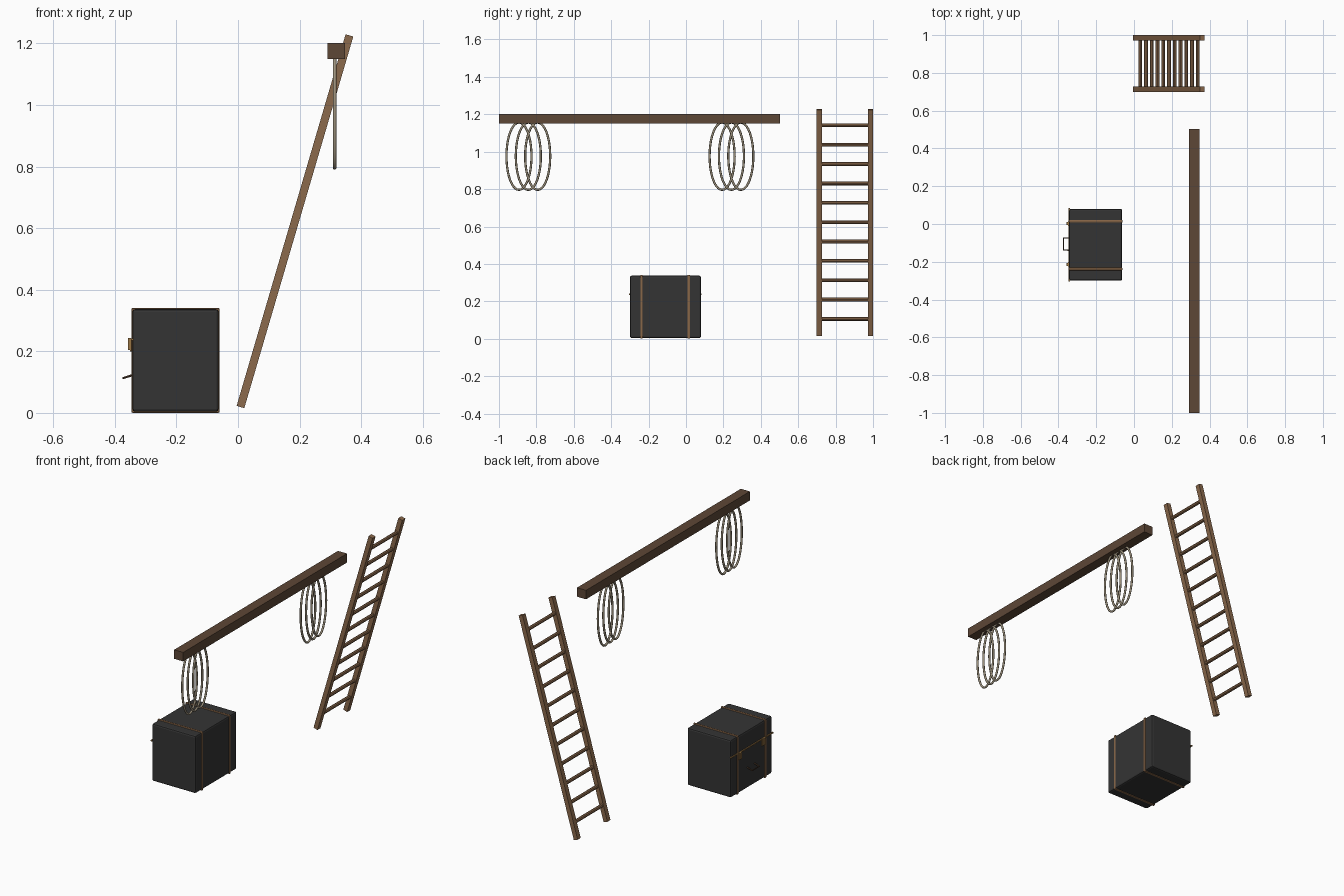
import bpy
import bmesh
import math
from mathutils import Vector, Matrix

cube = bpy.data.objects.get("Cube")
if cube:
    bpy.data.objects.remove(cube, do_unlink=True)


def material(name, rgb):
    m = bpy.data.materials.new(name)
    m.use_nodes = True
    m.diffuse_color = (*rgb, 1)
    m.node_tree.nodes["Principled BSDF"].inputs["Base Color"].default_value = (*rgb, 1)
    return m


CHARCOAL = material("charcoal leather", (0.034, 0.034, 0.034))
STRAP = material("tan strap", (0.25, 0.135, 0.065))
BRASS = material("brass", (0.32, 0.18, 0.06))
HANDLE = material("dark brown leather", (0.09, 0.05, 0.028))
LADDER = material("ladder wood", (0.26, 0.142, 0.072))
BEAM = material("dark beam wood", (0.11, 0.063, 0.037))
ROPE = material("rope", (0.33, 0.28, 0.2))


def finish(name, bm, mat, smooth=False):
    mesh = bpy.data.meshes.new(name)
    bm.normal_update()
    bm.to_mesh(mesh)
    bm.free()
    mesh.materials.append(mat)
    for p in mesh.polygons:
        p.use_smooth = smooth
    ob = bpy.data.objects.new(name, mesh)
    bpy.context.collection.objects.link(ob)
    return ob


def box(name, lo, hi, mat, bevel=0):
    lo, hi = Vector(lo), Vector(hi)
    bm = bmesh.new()
    bmesh.ops.create_cube(bm, size=1, matrix=Matrix.Translation((lo + hi) / 2)
                          @ Matrix.Diagonal((*(hi - lo), 1)))
    if bevel:
        bmesh.ops.bevel(bm, geom=bm.edges[:], offset=bevel, segments=2,
                        profile=0.5, affect='EDGES')
    return finish(name, bm, mat)


def rod(name, a, b, radius, mat, sides=8):
    a, b = Vector(a), Vector(b)
    bm = bmesh.new()
    rot = (b - a).to_track_quat('Z', 'Y').to_matrix().to_4x4()
    bmesh.ops.create_cone(bm, cap_ends=True, segments=sides, radius1=radius,
                          radius2=radius, depth=(b - a).length,
                          matrix=Matrix.Translation((a + b) / 2) @ rot)
    return finish(name, bm, mat)


def tube(name, points, radius, mat, cyclic=False, res=2):
    curve = bpy.data.curves.new(name, 'CURVE')
    curve.dimensions = '3D'
    curve.bevel_depth = radius
    curve.bevel_resolution = res
    curve.use_fill_caps = True
    s = curve.splines.new('POLY')
    s.points.add(len(points) - 1)
    for p, co in zip(s.points, points):
        p.co = (*co, 1)
    s.use_cyclic_u = cyclic
    s.use_smooth = cyclic
    curve.materials.append(mat)
    ob = bpy.data.objects.new(name, curve)
    bpy.context.collection.objects.link(ob)
    return ob


# Overhead beam
box("beam", (0.29, -1, 1.15), (0.348, 0.503, 1.202), BEAM)

# Two groups of hanging rope loops
for group, start in (("front", -0.893), ("back", 0.193)):
    for i in range(3):
        yc = start + 0.05 * i
        ring = []
        for k in range(40):
            t = math.tau * k / 40
            ring.append((0.314, yc + 0.067 * math.cos(t), 0.976 + 0.18 * math.sin(t)))
        tube(f"{group}_rope_loop_{i + 1}", ring, 0.006, ROPE, cyclic=True)

# Leaning ladder: two square rails and evenly spaced round rungs
foot, head = Vector((0.008, 0, 0.019)), Vector((0.362, 0, 1.226))
lean = (head - foot).normalized()
for side, y in (("front", 0.713), ("back", 0.986)):
    mid = (foot + head) / 2 + Vector((0, y, 0))
    bm = bmesh.new()
    tilt = Matrix.Rotation(math.atan2(lean.x, lean.z), 4, 'Y')
    bmesh.ops.create_cube(bm, size=1, matrix=Matrix.Translation(mid) @ tilt
                          @ Matrix.Diagonal((0.026, 0.028, (head - foot).length, 1)))
    finish(f"{side}_ladder_rail", bm, LADDER)
for i in range(11):
    z = 0.106 + 0.1035 * i
    x = foot.x + lean.x / lean.z * (z - foot.z)
    rod(f"ladder_rung_{i + 1}", (x, 0.71, z), (x, 0.988, z), 0.01, LADDER)

# Trunk body with softened edges
box("trunk_body", (-0.343, -0.3, 0.004), (-0.063, 0.08, 0.337), CHARCOAL, 0.009)

# Straps wrapped round the trunk
for name, y in (("front_strap", -0.238), ("back_strap", 0.015)):
    box(name, (-0.346, y - 0.007, 0), (-0.06, y + 0.007, 0.341), STRAP, 0.004)

# Lid trim, latches and carrying handle on the latch side
box("lid_trim", (-0.348, -0.304, 0.235), (-0.34, 0.084, 0.242), BRASS)
for name, y in (("front_latch", -0.214), ("back_latch", 0.002)):
    box(name + "_plate", (-0.35, y - 0.012, 0.2), (-0.342, y + 0.012, 0.242), BRASS)
    box(name + "_clasp", (-0.357, y - 0.008, 0.204), (-0.348, y + 0.008, 0.243), BRASS)
tube("trunk_handle", [(-0.342, -0.138, 0.123), (-0.373, -0.138, 0.113),
                      (-0.373, -0.074, 0.113), (-0.342, -0.074, 0.123)],
     0.004, HANDLE, res=1)
